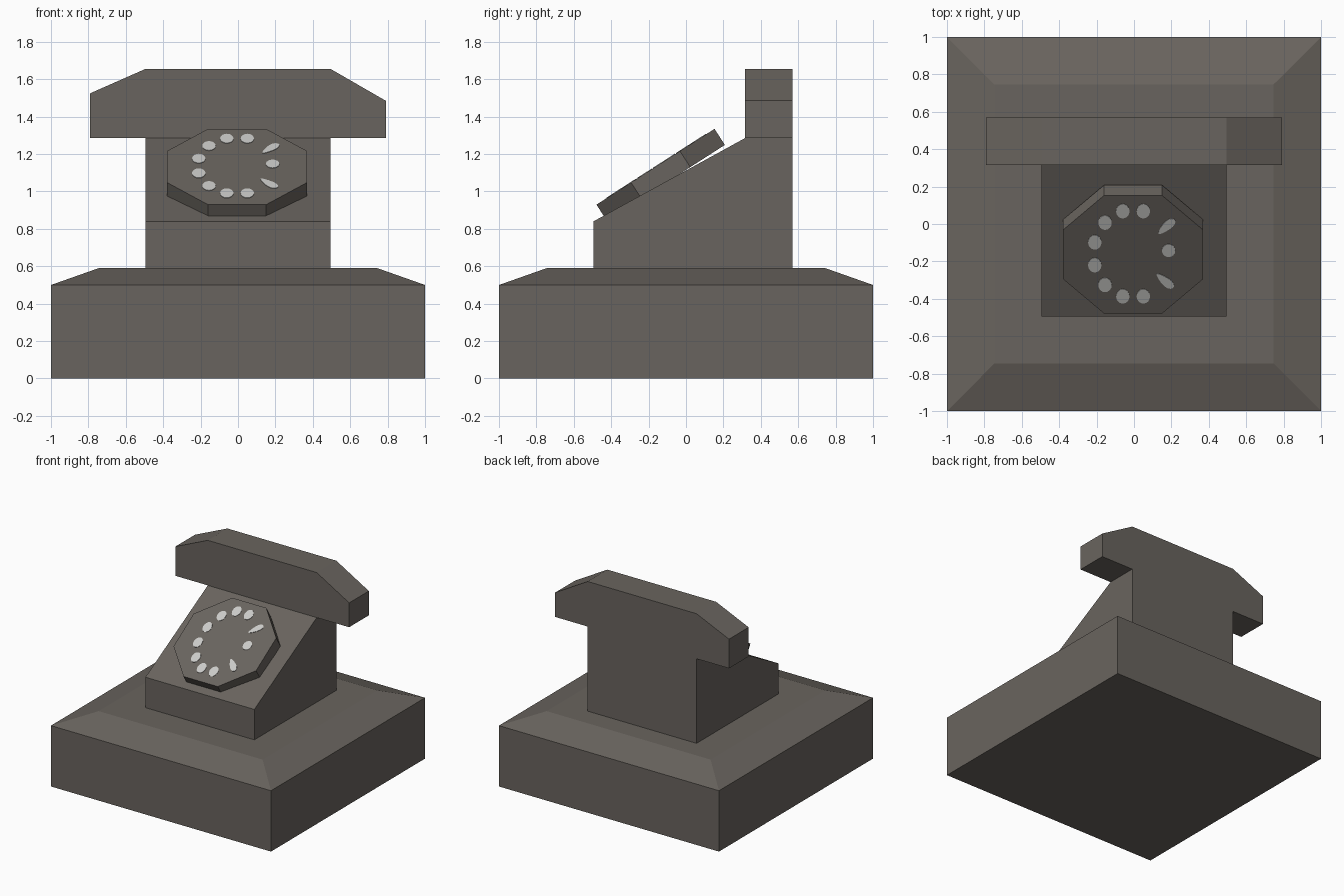
import bpy, bmesh, math
from mathutils import Matrix, Vector

if "Cube" in bpy.data.objects:
    bpy.data.objects.remove(bpy.data.objects["Cube"])


def material(name, rgb):
    m = bpy.data.materials.new(name)
    m.diffuse_color = (*rgb, 1)
    m.use_nodes = True
    m.node_tree.nodes["Principled BSDF"].inputs["Base Color"].default_value = m.diffuse_color
    return m


BROWN = material("dark_warm_grey", (0.141, 0.127, 0.112))
PALE = material("pale_grey", (0.60, 0.60, 0.58))


def finish(bm, name, mat, matrix=None):
    bmesh.ops.recalc_face_normals(bm, faces=bm.faces)
    me = bpy.data.meshes.new(name)
    bm.to_mesh(me)
    bm.free()
    me.materials.append(mat)
    ob = bpy.data.objects.new(name, me)
    if matrix:
        ob.matrix_world = matrix
    bpy.context.collection.objects.link(ob)
    return ob


def prism(bm, points, offset):
    """Extrude a flat outline by an offset into a closed solid."""
    face = bm.faces.new([bm.verts.new(p) for p in points])
    ext = bmesh.ops.extrude_face_region(bm, geom=[face], use_keep_orig=True)
    verts = [g for g in ext["geom"] if isinstance(g, bmesh.types.BMVert)]
    bmesh.ops.translate(bm, verts=verts, vec=offset)


# Base: square block with a shallow bevelled top
bm = bmesh.new()
rings = []
for half, z in ((1, 0), (1, 0.5), (0.745, 0.59)):
    rings.append([bm.verts.new((sx * half, sy * half, z))
                  for sx, sy in ((-1, -1), (1, -1), (1, 1), (-1, 1))])
for low, high in zip(rings, rings[1:]):
    for i in range(4):
        j = (i + 1) % 4
        bm.faces.new((low[i], low[j], high[j], high[i]))
bm.faces.new(rings[0])
bm.faces.new(rings[-1])
finish(bm, "base", BROWN)

# Body: side profile with a sloping front
side = [(-0.495, 0.59), (0.57, 0.59), (0.57, 1.285), (0.315, 1.285), (-0.495, 0.84)]
bm = bmesh.new()
prism(bm, [(-0.495, y, z) for y, z in side], (0.99, 0, 0))
finish(bm, "body", BROWN)

# Handset: front profile with slanted shoulders
front = [(-0.79, 1.285), (0.79, 1.285), (0.79, 1.485),
         (0.495, 1.655), (-0.495, 1.655), (-0.79, 1.525)]
bm = bmesh.new()
prism(bm, [(x, 0.315, z) for x, z in front], (0, 0.255, 0))
finish(bm, "handset", BROWN)

# Dial: tilted octagonal plate, local z = 0 is its top face
tilt = Matrix.Translation((-0.005, -0.163, 1.132)) @ Matrix.Rotation(math.radians(32.7), 4, "X")
radius = 0.375 / math.cos(math.pi / 8)
octagon = [(radius * math.cos(a), radius * math.sin(a), 0)
           for a in (math.pi / 8 + k * math.pi / 4 for k in range(8))]
bm = bmesh.new()
prism(bm, octagon, (0, 0, -0.102))
finish(bm, "dial", BROWN, tilt)


# Finger holes: thin pale plates around the dial
def spot(bm, u, v, half_u, half_v, angle=0.0, taper=0.0):
    pts = []
    for k in range(16):
        a = k * math.tau / 16
        p = Vector((half_u * math.cos(a),
                    half_v * math.sin(a) * (1 - taper * (1 - math.cos(a)) / 2), -0.002))
        pts.append(Matrix.Rotation(angle, 3, "Z") @ p + Vector((u, v, 0)))
    prism(bm, pts, (0, 0, 0.005))


bm = bmesh.new()
for deg in range(75, 300, 30):
    a = math.radians(deg)
    spot(bm, 0.212 * math.cos(a), 0.006 + 0.28 * math.sin(a), 0.036, 0.046)
spot(bm, 0.19, 0.026, 0.036, 0.041)
spot(bm, 0.178, 0.178, 0.063, 0.034, math.radians(48), 0.6)
spot(bm, 0.170, -0.166, 0.063, 0.034, math.radians(-46), 0.6)
finish(bm, "finger_holes", PALE, tilt)
